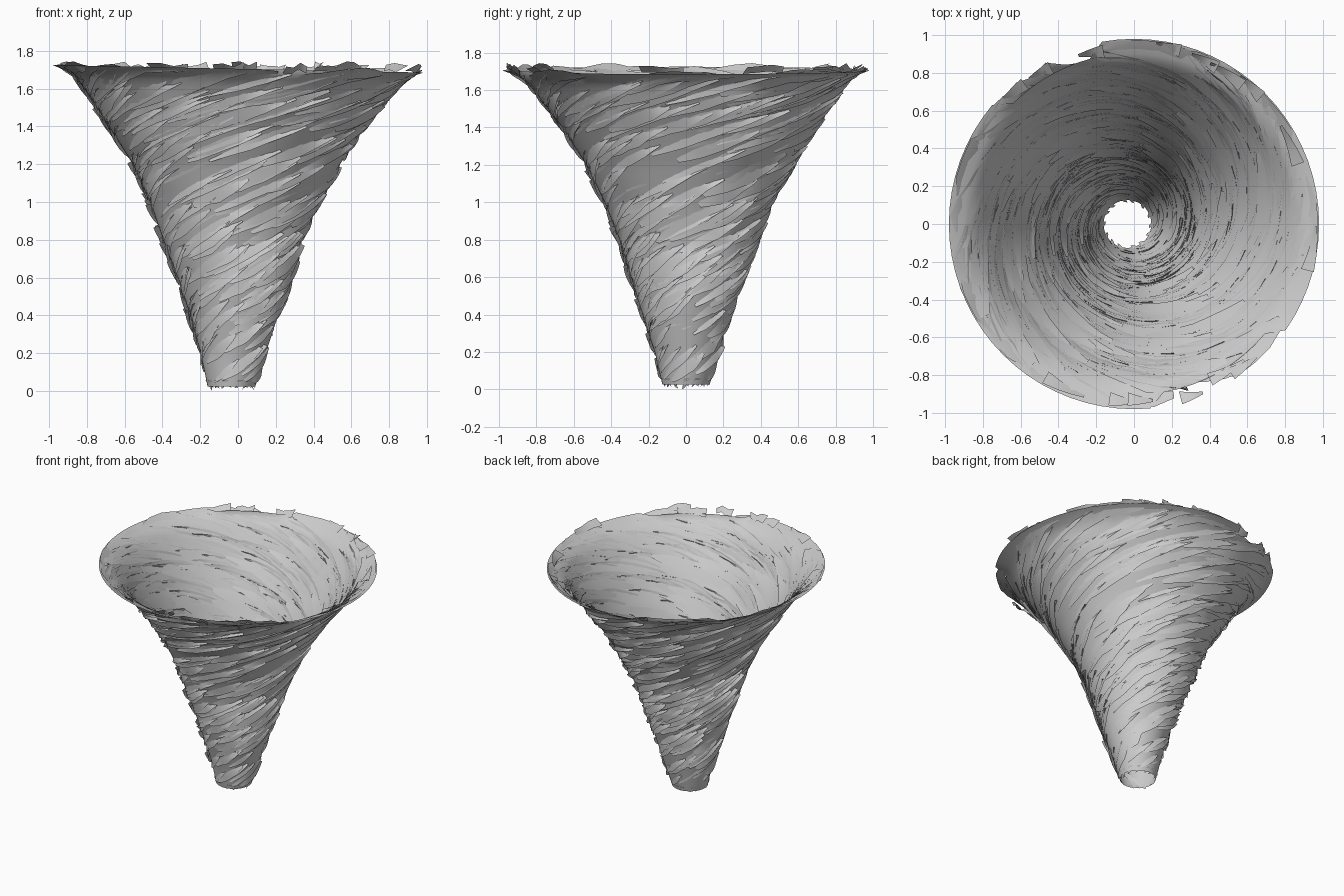
import bpy, bmesh, math, random

if "Cube" in bpy.data.objects:
    bpy.data.objects.remove(bpy.data.objects["Cube"])

random.seed(7)

# Funnel profile: height, radius, centre x, centre y
PROFILE = [(0.02, 0.125, -0.035, 0.0), (0.2, 0.172, -0.025, 0.005), (0.4, 0.232, -0.02, 0.0),
           (0.6, 0.298, -0.02, 0.005), (0.8, 0.365, -0.03, 0.01), (1.0, 0.445, -0.02, 0.01),
           (1.2, 0.548, -0.01, 0.015), (1.4, 0.677, -0.01, 0.015), (1.55, 0.785, 0, 0.01),
           (1.64, 0.855, 0, 0.005), (1.685, 0.915, 0, 0), (1.705, 0.98, 0, 0)]


def sample(z):
    """Interpolate radius and centre of the funnel at a height."""
    z = min(max(z, PROFILE[0][0]), PROFILE[-1][0])
    for a, b in zip(PROFILE, PROFILE[1:]):
        if z <= b[0]:
            t = (z - a[0]) / (b[0] - a[0])
            return [a[i] + t * (b[i] - a[i]) for i in (1, 2, 3)]


def point(ang, z, offset=0.0):
    r, cx, cy = sample(z)
    r += offset
    x, y = cx + r * math.cos(ang), cy + r * math.sin(ang)
    return (x, y, z - 0.02 * x * (z / 1.7) ** 4)


def finish(name, bm):
    mesh = bpy.data.meshes.new(name)
    bm.to_mesh(mesh)
    bm.free()
    obj = bpy.data.objects.new(name, mesh)
    bpy.context.collection.objects.link(obj)
    mesh.shade_smooth()
    return obj


def grid(bm, rows, closed=False):
    vs = [[bm.verts.new(p) for p in row] for row in rows]
    n = len(rows[0])
    for a, b in zip(vs, vs[1:]):
        for i in range(n if closed else n - 1):
            j = (i + 1) % n
            bm.faces.new((a[i], a[j], b[j], b[i]))


# Continuous funnel wall, with two notches torn out of the rim
def rim_offset(k, ang):
    deg = math.degrees(ang) % 360
    torn = 105 < deg < 140 or 275 < deg < 322
    return -0.075 if torn and k == 1.0 else 0.0


SEG, ROWS = 72, 44
rows = []
for k in range(ROWS + 1):
    t = k / ROWS
    z = 0.025 + 1.68 * t ** 0.85
    rows.append([point(2 * math.pi * i / SEG, z, rim_offset(t, 2 * math.pi * i / SEG))
                 for i in range(SEG)])
bm = bmesh.new()
grid(bm, rows, closed=True)
finish("funnel_wall", bm)


# Tapered wind strips that climb counter-clockwise round the wall
def strip(bm, ang, z, length, width, lift, steps=7):
    rows = []
    for k in range(steps + 1):
        t = k / steps
        r = sample(z)[0]
        slope = math.radians(48 - 30 * min(z / 1.6, 1))
        half = width * (0.15 + 0.85 * math.sin(math.pi * min(t * 0.9 + 0.08, 1))) / 2
        half *= random.uniform(0.85, 1.1)
        out = lift * (0.3 + 0.7 * t)
        row = []
        for s in (-1, 0, 1):
            zz = min(max(z + s * half * math.cos(slope), 0.005), 1.725)
            aa = ang - s * half * math.sin(slope) / r
            row.append(point(aa, zz, out * (0.5 - 0.5 * s) - 0.006 * s))
        rows.append(row)
        ds = length / steps
        ang += ds * math.cos(slope) / r
        z = min(z + ds * math.sin(slope) * 0.85, 1.69)
    grid(bm, rows)


bm = bmesh.new()
for i in range(400):
    z = 1.6 * random.random() ** 0.7
    r = sample(z)[0]
    strip(bm, random.uniform(0, 2 * math.pi), max(z, 0.05), (0.2 + 0.7 * r) * random.uniform(0.6, 1.1),
          random.uniform(0.04, 0.11), random.uniform(0.006, 0.026))
finish("outer_wind_strips", bm)

bm = bmesh.new()
for i in range(220):
    z = 0.05 + 1.5 * random.random() ** 0.7
    r = sample(z)[0]
    strip(bm, random.uniform(0, 2 * math.pi), z, (0.2 + 0.7 * r) * random.uniform(0.6, 1.1),
          random.uniform(0.04, 0.1), -random.uniform(0.005, 0.022))
finish("inner_wind_strips", bm)

# Loose shards breaking away from the rim
bm = bmesh.new()
for deg in (20, 45, 52, 62, 75, 100, 118, 128, 200, 240, 262, 268, 285, 296, 303, 345):
    ang = math.radians(deg)
    span = random.uniform(0.12, 0.26)
    r0 = random.uniform(0.88, 0.92)
    rows = []
    for k in range(4):
        t = k / 3
        a = ang + span * t
        w = 0.07 * (1 - 0.8 * t)
        z = 1.69 + random.uniform(0, 0.035)
        rows.append([(r * math.cos(a), r * math.sin(a), z + dz)
                     for r, dz in ((r0 + 0.04 * t, -0.015), (r0 + 0.04 * t + w, 0.02))])
    grid(bm, rows)
finish("rim_shards", bm)

# Ragged tips at the foot
bm = bmesh.new()
for i in range(14):
    a = 2 * math.pi * i / 14 + random.uniform(-0.15, 0.15)
    tip = 0.0 if i == 0 else random.uniform(0.0, 0.02)
    grid(bm, [[point(a, 0.06, 0.004), point(a + 0.25, 0.06, 0.004)],
              [point(a - 0.1, tip, -0.01), point(a + 0.02, tip + 0.008, -0.01)]])
finish("foot_tips", bm)
